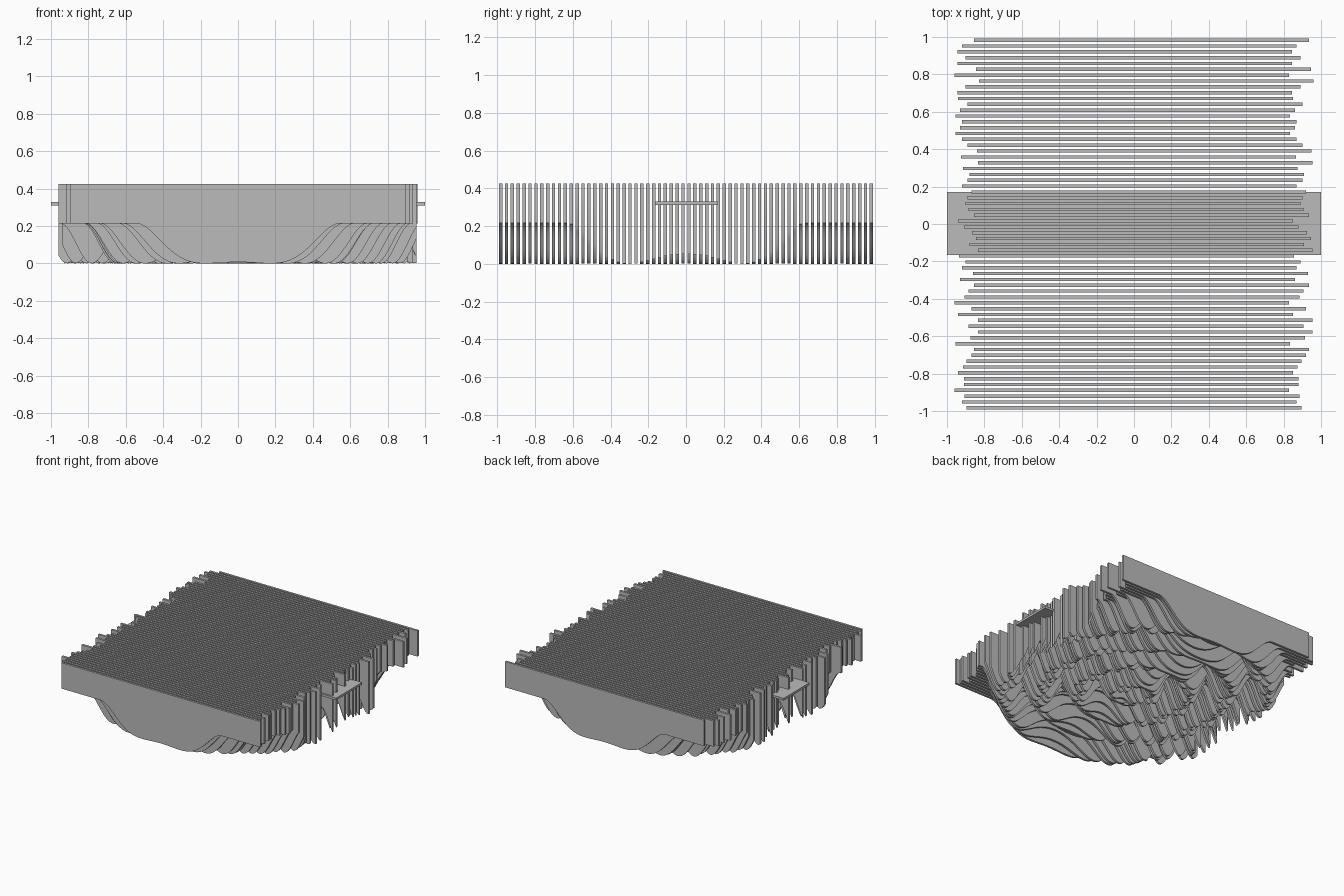
import bpy, bmesh, math

if "Cube" in bpy.data.objects:
    bpy.data.objects.remove(bpy.data.objects["Cube"])

COUNT, PITCH, THICK = 64, 0.0312, 0.0175
LENGTH, TOP, DEPTH = 1.79, 0.425, 0.215
STEPS = 110

# Left end of each slat, back to front
LEFT_ENDS = [
    -.855, -.92, -.945, -.90, -.945, -.845, -.96, -.83,
    -.90, -.945, -.94, -.89, -.93, -.955, -.92, -.93,
    -.955, -.92, -.89, -.84, -.925, -.835, -.915, -.88,
    -.89, -.92, -.87, -.89, -.90, -.885, -.855, -.94,
    -.91, -.865, -.845, -.88, -.835, -.935, -.90, -.92,
    -.86, -.93, -.855, -.885, -.905, -.96, -.87, -.94,
    -.835, -.885, -.835, -.875, -.955, -.855, -.87, -.895,
    -.915, -.94, -.91, -.91, -.96, -.905, -.92, -.895]

grey = bpy.data.materials.new("light_grey")
grey.diffuse_color = (0.5, 0.5, 0.5, 1)
grey.use_nodes = True
grey.node_tree.nodes["Principled BSDF"].inputs["Base Color"].default_value = grey.diffuse_color


def ripple(x, y):
    """Underside height: rings around the centre, flat past the last crest."""
    r = min(math.hypot(1.065 * x, y), 8 / 7)
    return DEPTH / 2 * (1 + math.cos(7 * math.pi * r))


def finish(bm, name):
    bmesh.ops.recalc_face_normals(bm, faces=bm.faces)
    mesh = bpy.data.meshes.new(name)
    bm.to_mesh(mesh)
    bm.free()
    mesh.materials.append(grey)
    obj = bpy.data.objects.new(name, mesh)
    bpy.context.collection.objects.link(obj)
    return obj


def slat(index, left):
    """Upright board with a straight top and a rippled lower edge."""
    y = ((COUNT - 1) / 2 - index) * PITCH
    bm = bmesh.new()
    rows = []
    for i in range(STEPS + 1):
        local = LENGTH * (i / STEPS - 0.5)
        x = left + LENGTH * i / STEPS
        rows.append([bm.verts.new((x, y - THICK / 2, z))
                     for z in (ripple(local, y), TOP)])
    for (a, b), (c, d) in zip(rows, rows[1:]):
        bm.faces.new((a, c, d, b))
    # Thicken the flat board
    ext = bmesh.ops.extrude_face_region(bm, geom=bm.faces[:], use_keep_orig=True)
    moved = [v for v in ext["geom"] if isinstance(v, bmesh.types.BMVert)]
    bmesh.ops.translate(bm, verts=moved, vec=(0, THICK, 0))
    obj = finish(bm, f"slat_{index + 1:02d}")
    bpy.ops.object.select_all(action='DESELECT')
    obj.select_set(True)
    bpy.context.view_layer.objects.active = obj
    bpy.ops.object.shade_smooth_by_angle(angle=math.radians(35))


for index, left in enumerate(LEFT_ENDS):
    slat(index, left)

# Flat cross plate running through the middle slats
bm = bmesh.new()
bmesh.ops.create_cube(bm, size=1)
bmesh.ops.scale(bm, verts=bm.verts, vec=(2, 0.335, 0.018))
bmesh.ops.translate(bm, verts=bm.verts, vec=(0, 0.003, 0.32))
finish(bm, "cross_plate")
